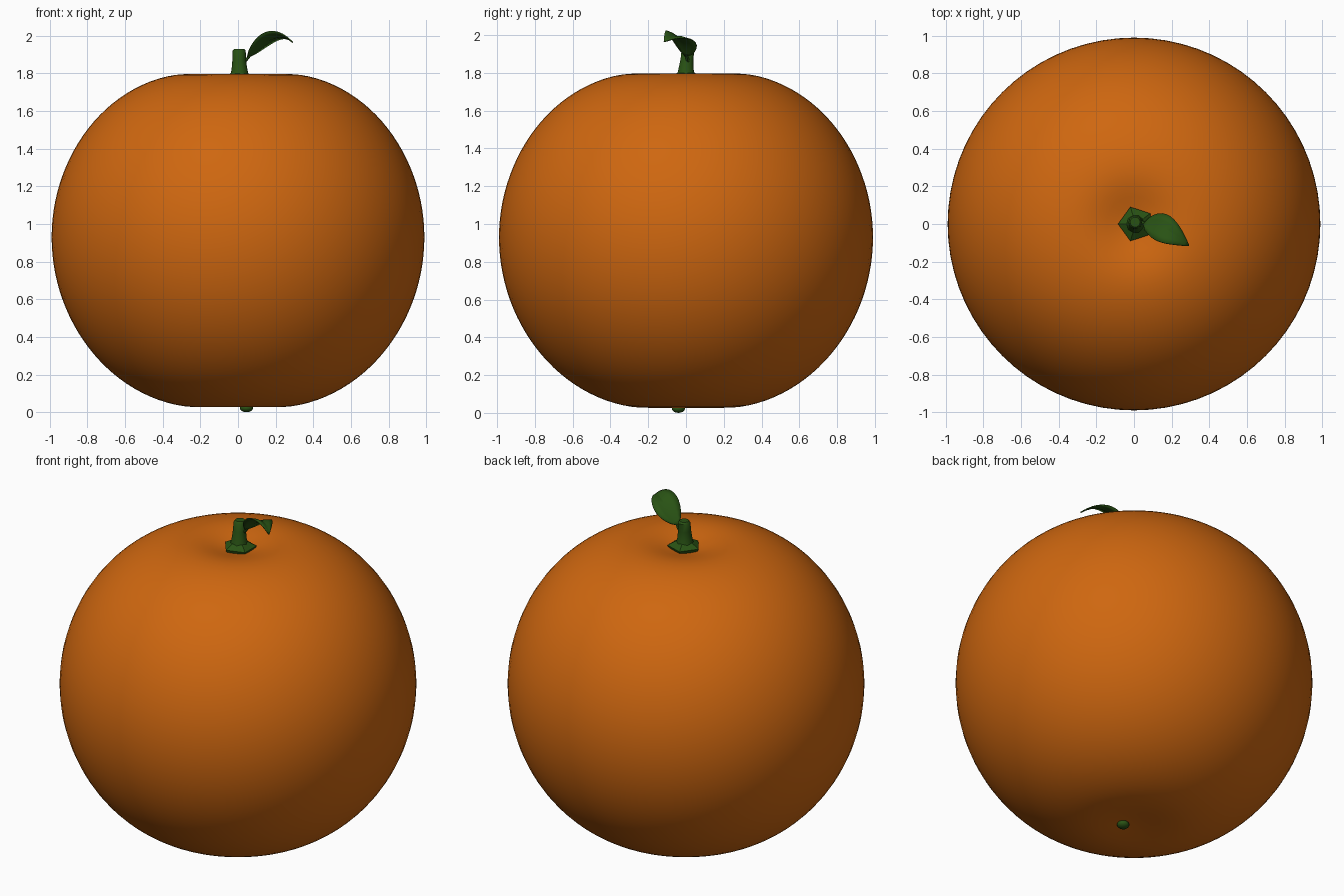
import bpy, bmesh, math
from mathutils import Vector, Matrix

cube = bpy.data.objects.get("Cube")
if cube:
    bpy.data.objects.remove(cube, do_unlink=True)


def make_material(name, color):
    mat = bpy.data.materials.new(name)
    mat.use_nodes = True
    mat.diffuse_color = (*color, 1)
    mat.node_tree.nodes["Principled BSDF"].inputs["Base Color"].default_value = (*color, 1)
    return mat


ORANGE = make_material("orange peel", (0.62, 0.135, 0.005))
GREEN = make_material("leaf green", (0.022, 0.085, 0.007))


def add_object(name, bm, mat, smooth_angle=None):
    bmesh.ops.recalc_face_normals(bm, faces=bm.faces)
    mesh = bpy.data.meshes.new(name)
    bm.to_mesh(mesh)
    bm.free()
    mesh.materials.append(mat)
    obj = bpy.data.objects.new(name, mesh)
    bpy.context.collection.objects.link(obj)
    if smooth_angle:
        bpy.ops.object.select_all(action="DESELECT")
        obj.select_set(True)
        bpy.context.view_layer.objects.active = obj
        bpy.ops.object.shade_smooth_by_angle(angle=math.radians(smooth_angle))
    return obj


def loft(name, rings, sides, mat, phase=0.0, smooth_angle=None):
    """Skin level rings given as (centre, radius) and cap both ends."""
    bm = bmesh.new()
    loops = []
    for centre, radius in rings:
        angles = [phase + math.tau * i / sides for i in range(sides)]
        loops.append([bm.verts.new(Vector(centre) + radius * Vector((math.cos(a), math.sin(a), 0)))
                      for a in angles])
    for low, high in zip(loops, loops[1:]):
        for i in range(sides):
            j = (i + 1) % sides
            bm.faces.new((low[i], low[j], high[j], high[i]))
    bm.faces.new(loops[0])
    bm.faces.new(loops[-1])
    return add_object(name, bm, mat, smooth_angle)


# Fruit body: a sphere pressed in softly at both poles
def dent(r, wide, spread, narrow):
    return wide * math.exp(-(r / spread) ** 2) + narrow * math.exp(-(r / 0.2) ** 2)


bm = bmesh.new()
bmesh.ops.create_uvsphere(bm, u_segments=72, v_segments=64, radius=0.99)
for v in bm.verts:
    r = math.hypot(v.co.x, v.co.y)
    fade = min(1, abs(v.co.z) / 0.3)
    if v.co.z > 0:
        v.co.z -= fade * dent(r, 0.095, 0.55, 0.075)
    else:
        v.co.z += fade * dent(r, 0.063, 0.5, 0.035)
    v.co.z += 0.93
add_object("fruit_body", bm, ORANGE, 60)

# Five-sided calyx at the bottom of the top dimple
loft("calyx", [((0.01, 0, 1.74), 0.08), ((0.01, 0, 1.775), 0.095), ((0.01, 0, 1.80), 0.05)],
     5, GREEN, phase=math.pi)

# Stem with a slightly rounded cut end
loft("stem", [((0.008, 0, 1.78), 0.052), ((0.008, 0, 1.82), 0.042), ((0.006, 0.005, 1.87), 0.036),
              ((0.006, 0.01, 1.92), 0.035), ((0.006, 0.01, 1.93), 0.027)],
     10, GREEN, smooth_angle=40)

# Short stalk joining the leaf to the stem
loft("leaf_stalk", [((0.025, 0.01, 1.85), 0.012), ((0.045, 0.008, 1.875), 0.011),
                    ((0.065, 0, 1.895), 0.007)], 6, GREEN, smooth_angle=40)

# Leaf: an arched, tilted blade creased along its midrib
bm = bmesh.new()
STEPS = 12
across = Vector((0.3, 0.9, -0.32)).normalized()
rows = []
for i in range(STEPS + 1):
    t = i / STEPS
    mid = Vector((0.05 + 0.24 * t, -0.115 * t ** 2, 1.885 + 0.225 * t - 0.145 * t ** 3))
    width = 0.003 + 0.076 * math.sin(math.pi * t ** 0.8) ** 0.9 if i < STEPS else 0.003
    row = []
    for s in (-1, -0.5, 0, 0.5, 1):
        fold = 0.18 * width * math.sin(abs(s) * math.pi * 0.6)
        row.append(bm.verts.new(mid + across * s * width + Vector((0, 0, fold))))
    rows.append(row)
for a, b in zip(rows, rows[1:]):
    for k in range(4):
        bm.faces.new((a[k], b[k], b[k + 1], a[k + 1]))
leaf = add_object("leaf", bm, GREEN, 30)
solid = leaf.modifiers.new("thickness", "SOLIDIFY")
solid.thickness = 0.006
solid.offset = 0

# Small button at the blossom end
bm = bmesh.new()
bmesh.ops.create_uvsphere(bm, u_segments=12, v_segments=8, radius=1,
                          matrix=Matrix.Translation((0.045, -0.04, 0.022))
                          @ Matrix.Diagonal((0.035, 0.035, 0.022, 1)))
add_object("blossom_button", bm, GREEN, 60)
